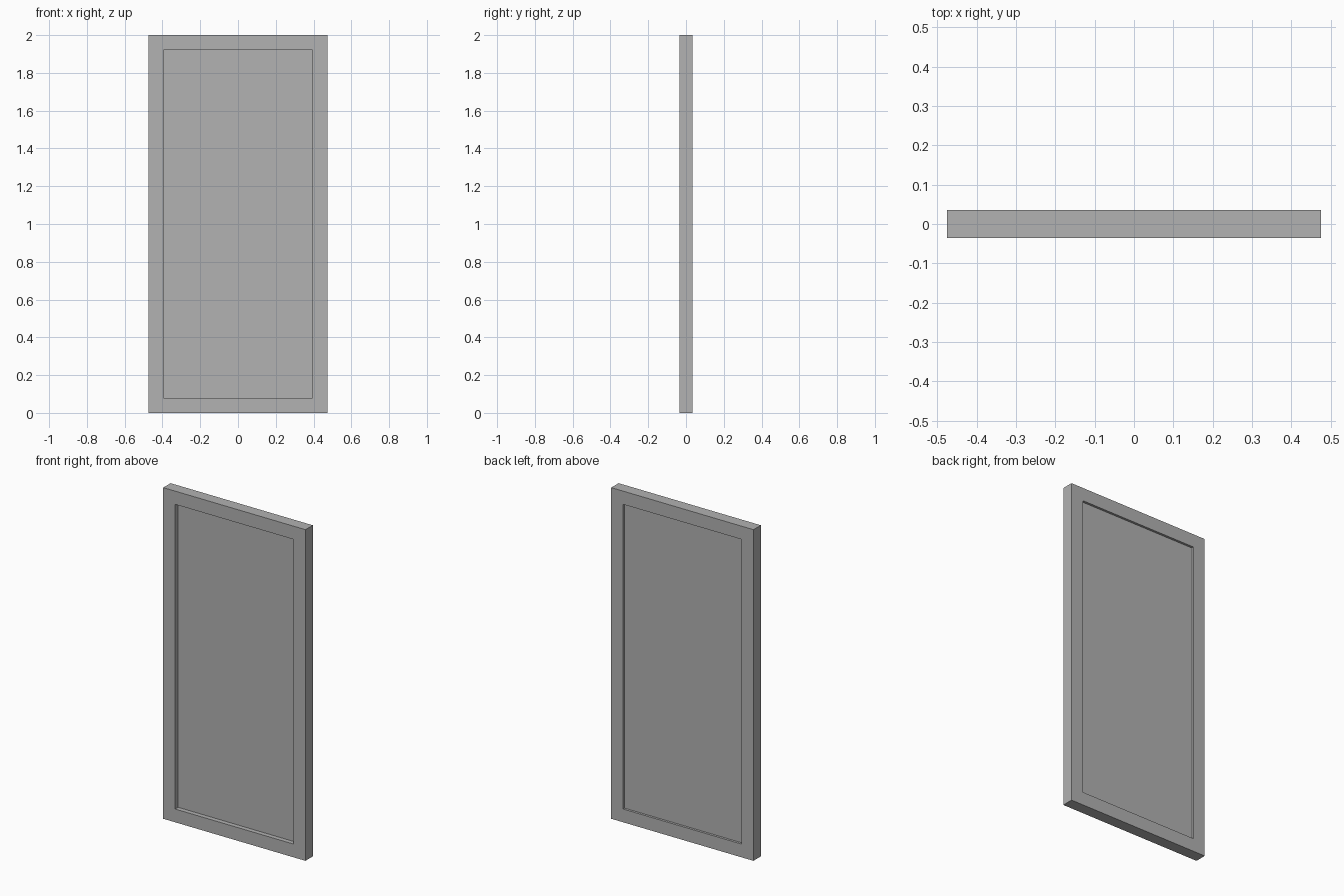
import bpy
import bmesh
from mathutils import Matrix, Vector

old = bpy.data.objects.get("Cube")
if old:
    bpy.data.objects.remove(old, do_unlink=True)

WIDTH, DEPTH, HEIGHT = 0.95, 0.07, 2.0
BORDER = 0.08
FRONT_RECESS, BACK_RECESS = 0.028, 0.014

grey = bpy.data.materials.new("light grey")
grey.use_nodes = True
colour = (0.445, 0.445, 0.445, 1.0)
grey.diffuse_color = colour
grey.node_tree.nodes["Principled BSDF"].inputs["Base Color"].default_value = colour


def box(size, centre):
    bm = bmesh.new()
    matrix = Matrix.Translation(centre) @ Matrix.Diagonal((*size, 1.0))
    bmesh.ops.create_cube(bm, size=1.0, matrix=matrix)
    bm.normal_update()
    return bm


def finish(bm, name):
    bmesh.ops.recalc_face_normals(bm, faces=bm.faces[:])
    mesh = bpy.data.meshes.new(name)
    bm.to_mesh(mesh)
    bm.free()
    mesh.materials.append(grey)
    obj = bpy.data.objects.new(name, mesh)
    bpy.context.collection.objects.link(obj)
    return obj


# Outer frame: inset the two broad faces, then join them as an opening
centre = Vector((0, 0, HEIGHT / 2))
frame = box((WIDTH, DEPTH, HEIGHT), centre)
broad = [f for f in frame.faces if abs(f.normal.y) > 0.9]
bmesh.ops.inset_region(frame, faces=broad, thickness=BORDER, use_even_offset=True)
rim = [e for f in broad for e in f.edges]
bmesh.ops.delete(frame, geom=broad, context="FACES_ONLY")
bmesh.ops.bridge_loops(frame, edges=rim)
finish(frame, "frame")

# Inner panel: set deeper from the front than from the back
panel_size = (WIDTH - 2 * BORDER, DEPTH - FRONT_RECESS - BACK_RECESS, HEIGHT - 2 * BORDER)
panel_centre = centre + Vector((0, (FRONT_RECESS - BACK_RECESS) / 2, 0))
finish(box(panel_size, panel_centre), "panel")
